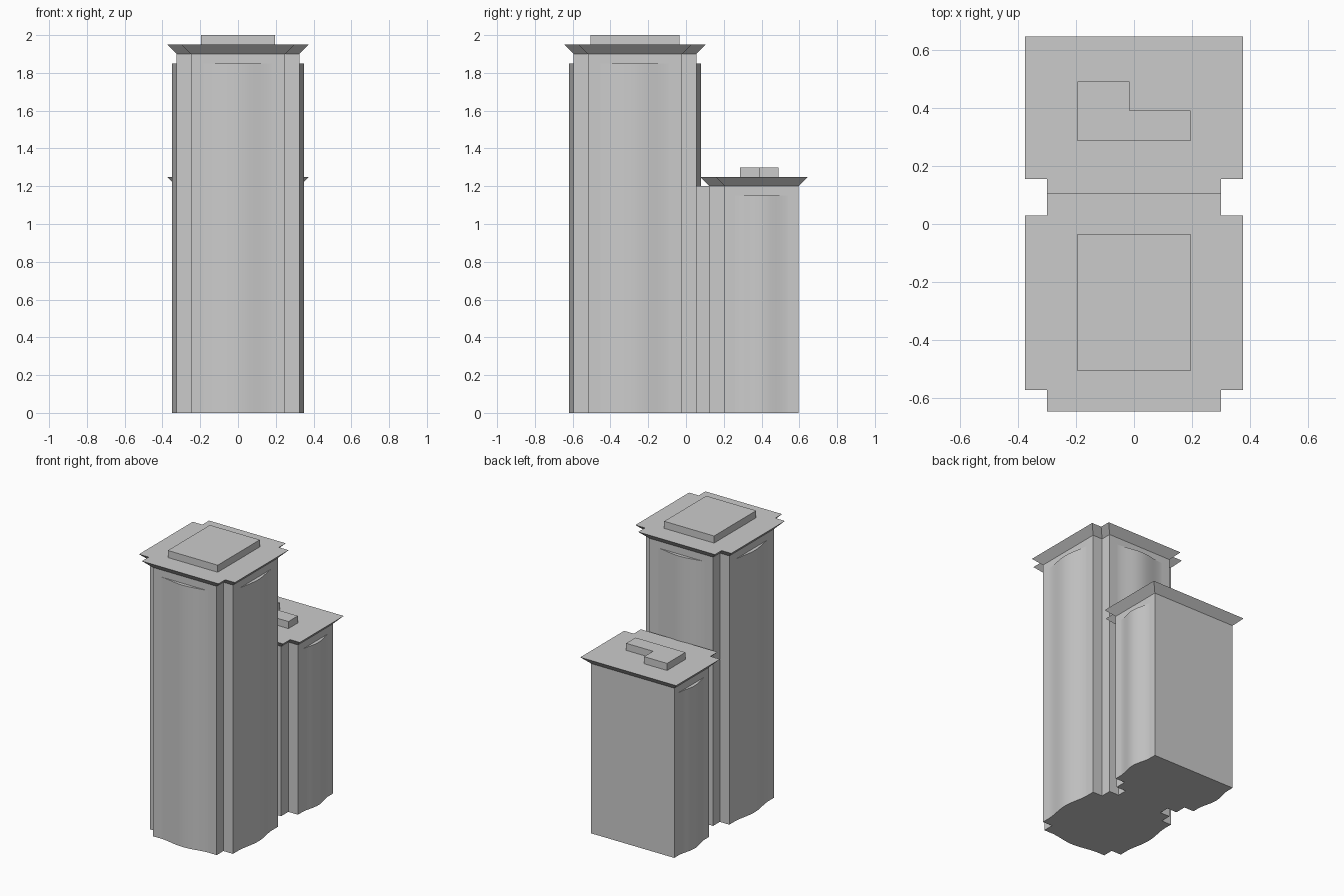
import bpy, bmesh, math

cube = bpy.data.objects.get("Cube")
if cube:
    bpy.data.objects.remove(cube)

grey = bpy.data.materials.new("concrete_grey")
grey.use_nodes = True
colour = (0.6, 0.6, 0.6, 1)
grey.diffuse_color = colour
grey.node_tree.nodes["Principled BSDF"].inputs["Base Color"].default_value = colour


def loft(name, bottom, top, z0, z1, smooth=False):
    """Closed solid between two matching counter-clockwise outlines."""
    bm = bmesh.new()
    low = [bm.verts.new((x, y, z0)) for x, y in bottom]
    high = [bm.verts.new((x, y, z1)) for x, y in top]
    bm.faces.new(low[::-1])
    bm.faces.new(high)
    n = len(low)
    for i in range(n):
        j = (i + 1) % n
        bm.faces.new((low[i], low[j], high[j], high[i]))
    bmesh.ops.recalc_face_normals(bm, faces=bm.faces)
    mesh = bpy.data.meshes.new(name)
    bm.to_mesh(mesh)
    bm.free()
    mesh.materials.append(grey)
    obj = bpy.data.objects.new(name, mesh)
    bpy.context.collection.objects.link(obj)
    if smooth:
        bpy.ops.object.select_all(action='DESELECT')
        obj.select_set(True)
        bpy.context.view_layer.objects.active = obj
        bpy.ops.object.shade_smooth_by_angle(angle=math.radians(30))
    return obj


def prism(name, outline, z0, z1, smooth=False):
    return loft(name, outline, outline, z0, z1, smooth)


def rect(x0, x1, y0, y1):
    return [(x0, y0), (x1, y0), (x1, y1), (x0, y1)]


WIDE, NARROW, FLARE, BULGE = 0.325, 0.25, 0.05, 0.025
TALL_Y = -0.27


def tall_plan(grow=0):
    """Square with a notch at each corner."""
    a, b = WIDE + grow, NARROW + grow
    quarter = [(b, -a), (b, -b), (a, -b)]
    pts = []
    for k in range(4):
        c, s = ((1, 0), (0, 1), (-1, 0), (0, -1))[k]
        pts += [(x * c - y * s, x * s + y * c + TALL_Y) for x, y in quarter]
    return pts


def short_plan(g=0):
    """Block with notches on its front corners only."""
    a, b, front, step, back = WIDE + g, NARROW + g, 0.125 - g, 0.205 - g, 0.595 + g
    return [(-b, front), (b, front), (b, step), (a, step),
            (a, back), (-a, back), (-a, step), (-b, step)]


def bulge(name, centre_y, plane, half, angle, top):
    """Gently swelling wall panel, facing outwards at the given angle."""
    steps = 24
    curve = [(plane - 0.03, -half), ]
    for i in range(steps + 1):
        t = -1 + 2 * i / steps
        curve.append((plane - 0.0005 + BULGE * math.cos(t * math.pi / 2) ** 2, t * half))
    curve.append((plane - 0.03, half))
    c, s = math.cos(angle), math.sin(angle)
    prism(name, [(x * c - y * s, x * s + y * c + centre_y) for x, y in curve],
          0, top, True)


# Tall tower
prism("tall_tower_core", tall_plan(), 0, 1.9)
loft("tall_tower_roof", tall_plan(), tall_plan(FLARE), 1.9, 1.95)
prism("tall_tower_penthouse", rect(-0.195, 0.195, -0.505, -0.035), 1.95, 2)
for k, side in enumerate(("left", "back", "right", "front")):
    bulge("tall_tower_bulge_" + side, TALL_Y, WIDE, 0.2, k * math.pi / 2, 1.85)

# Short tower
prism("short_tower_core", short_plan(), 0, 1.2)
loft("short_tower_roof", short_plan(), short_plan(FLARE), 1.2, 1.25)
prism("short_tower_penthouse",
      [(-0.195, 0.285), (0.195, 0.285), (0.195, 0.39),
       (-0.015, 0.39), (-0.015, 0.49), (-0.195, 0.49)], 1.25, 1.3)
for angle, side in ((0, "left"), (math.pi, "right")):
    bulge("short_tower_bulge_" + side, 0.4, WIDE, 0.155, angle, 1.15)

# Link between the towers
prism("tower_link", rect(-0.175, 0.175, 0.04, 0.14), 0, 1.2)
